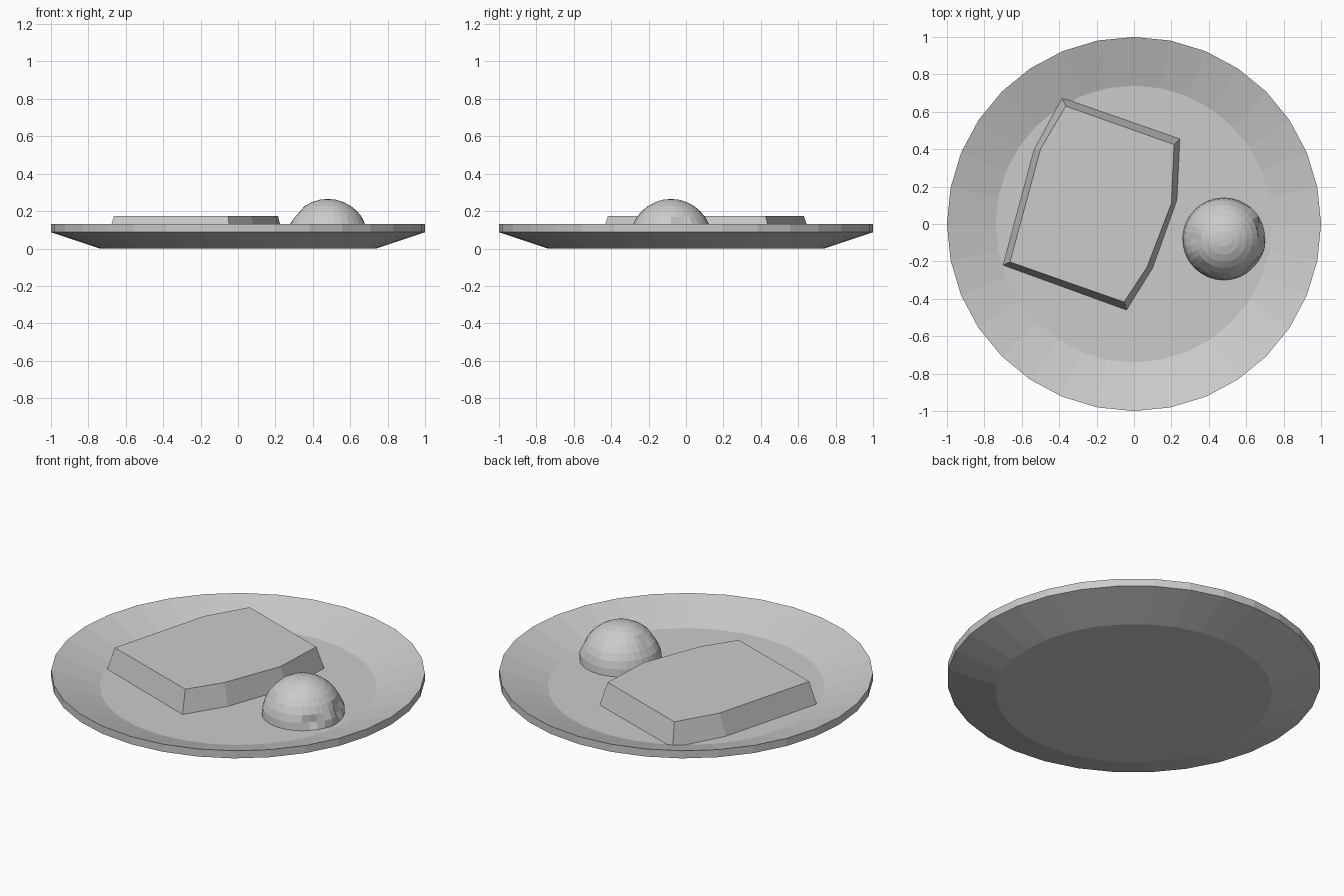
import bpy, bmesh, math
from mathutils import Vector

cube = bpy.data.objects.get("Cube")
if cube:
    bpy.data.objects.remove(cube)

grey = bpy.data.materials.new("plain_grey")
grey.use_nodes = True
COLOUR = (0.6, 0.6, 0.6, 1)
grey.diffuse_color = COLOUR
grey.node_tree.nodes["Principled BSDF"].inputs["Base Color"].default_value = COLOUR

FLOOR = 0.045


def finish(name, bm):
    bmesh.ops.recalc_face_normals(bm, faces=bm.faces)
    mesh = bpy.data.meshes.new(name)
    bm.to_mesh(mesh)
    bm.free()
    mesh.materials.append(grey)
    obj = bpy.data.objects.new(name, mesh)
    bpy.context.collection.objects.link(obj)
    return obj


def loft(bm, loops):
    """Join matching point loops with quads and cap both ends."""
    rings = [[bm.verts.new(p) for p in loop] for loop in loops]
    for a, b in zip(rings, rings[1:]):
        for i in range(len(a)):
            j = (i + 1) % len(a)
            bm.faces.new((a[i], a[j], b[j], b[i]))
    bm.faces.new(rings[0])
    bm.faces.new(rings[-1])


def circle(radius, z, sides=32):
    steps = [2 * math.pi * i / sides for i in range(sides)]
    return [(radius * math.cos(a), radius * math.sin(a), z) for a in steps]


# Plate: flat base, flared side, upright lip, sunken floor
bm = bmesh.new()
profile = [(0.74, 0), (1, 0.087), (1, 0.132), (0.74, FLOOR)]
loft(bm, [circle(r, z) for r, z in profile])
finish("plate", bm)

# Slice: irregular slab with bevelled sides
outline = [(-0.385, 0.675), (0.245, 0.455), (0.23, 0.13), (0.1, -0.235),
           (-0.04, -0.46), (-0.7, -0.22), (-0.535, 0.395)]
top = [(-0.365, 0.63), (0.214, 0.425), (0.2, 0.11), (0.07, -0.23),
       (-0.053, -0.417), (-0.663, -0.203), (-0.5, 0.4)]
bm = bmesh.new()
loft(bm, [[(x, y, FLOOR) for x, y in outline], [(x, y, 0.175) for x, y in top]])
finish("slice", bm)

# Scoop: half ball with a few dents and bulges (direction, spread, amount)
RADIUS = 0.22
bumps = [((1, 0.25, 0.3), 0.28, -0.035), ((1, -0.2, 0.15), 0.25, 0.012),
         ((0.8, 0.65, 0.2), 0.25, 0.012), ((0.8, -0.7, 0.2), 0.22, -0.025),
         ((-0.75, 0.0, 0.65), 0.25, -0.012), ((-0.2, 0.75, 0.65), 0.15, -0.018),
         ((-0.5, -0.7, 0.5), 0.25, -0.012)]
bm = bmesh.new()
bmesh.ops.create_uvsphere(bm, u_segments=32, v_segments=16, radius=RADIUS)
bmesh.ops.bisect_plane(bm, geom=bm.verts[:] + bm.edges[:] + bm.faces[:],
                       plane_co=(0, 0, 0), plane_no=(0, 0, -1),
                       clear_outer=True, dist=0.001)
for v in bm.verts:
    way = v.co.normalized()
    push = 0
    for direction, spread, amount in bumps:
        gap = (way - Vector(direction).normalized()).length
        push += amount * max(0, 1 - gap / spread)
    v.co += way * push
rim = [e for e in bm.edges if e.is_boundary]
bmesh.ops.holes_fill(bm, edges=rim, sides=0)
scoop = finish("scoop", bm)
scoop.location = (0.48, -0.08, FLOOR)
